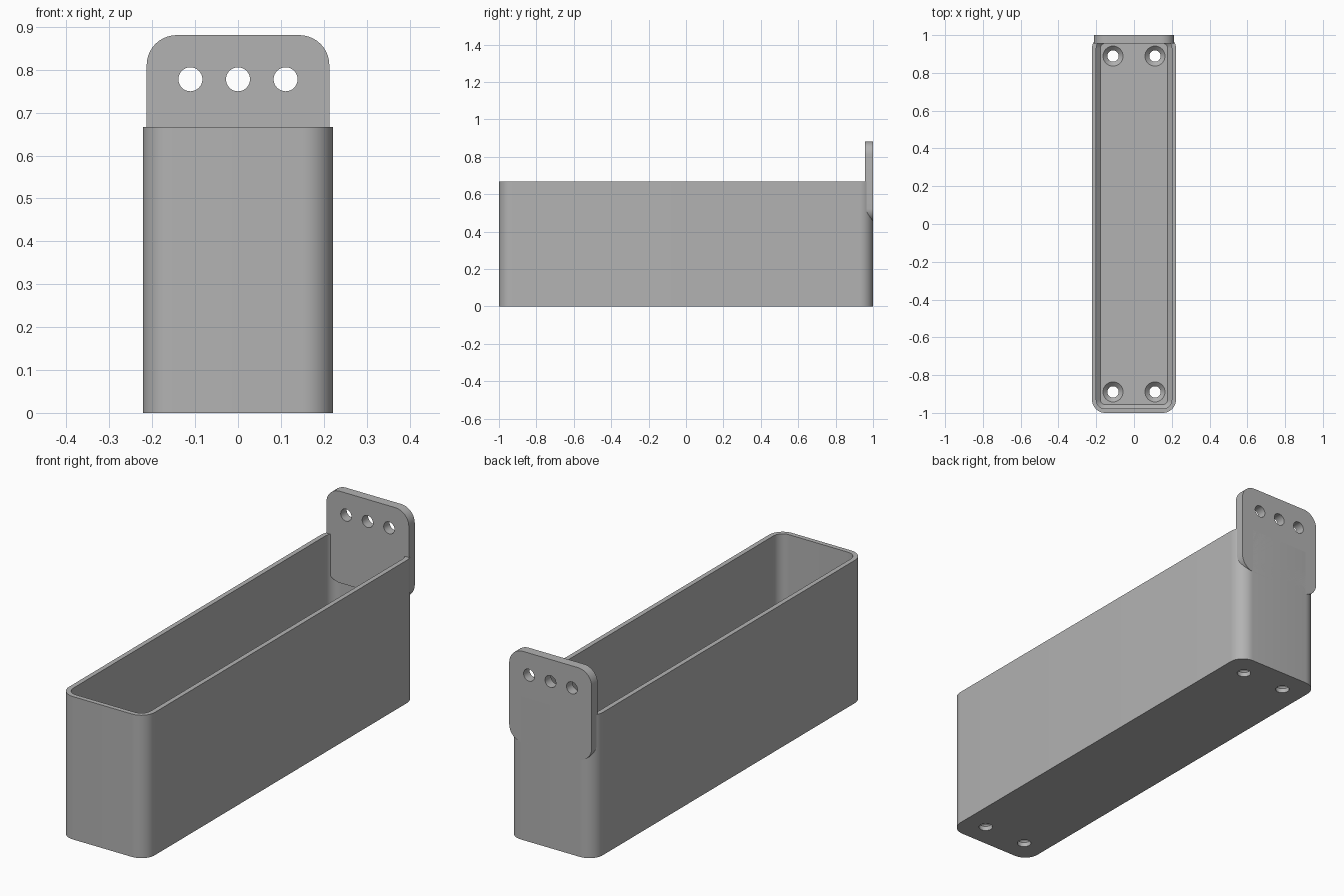
import bpy
import bmesh
from math import cos, sin, pi, radians
from mathutils import Matrix

cube = bpy.data.objects.get("Cube")
if cube:
    bpy.data.objects.remove(cube, do_unlink=True)

grey = bpy.data.materials.new("plain grey")
grey.use_nodes = True
grey.diffuse_color = (0.45, 0.45, 0.45, 1)
grey.node_tree.nodes["Principled BSDF"].inputs["Base Color"].default_value = grey.diffuse_color

WALL, FLOOR, HEIGHT = 0.022, 0.044, 0.667
HALF_X, CORNER = 0.222, 0.07
TURN = Matrix.Rotation(radians(90), 4, "X")  # stands a flat outline upright


def rounded(hx, hy, r, steps=10):
    """Outline of a rounded rectangle; a circle when hx = hy = r."""
    pts = []
    for i, (sx, sy) in enumerate([(1, 1), (-1, 1), (-1, -1), (1, -1)]):
        for k in range(steps + 1):
            a = (i + k / steps) * pi / 2
            pts.append((sx * (hx - r) + r * cos(a), sy * (hy - r) + r * sin(a)))
    return pts


def loft(name, layers, matrix=Matrix()):
    """Solid through outlines given as (height, outline)."""
    bm = bmesh.new()
    rings = [[bm.verts.new((x, y, z)) for x, y in outline] for z, outline in layers]
    n = len(rings[0])
    for low, high in zip(rings, rings[1:]):
        for i in range(n):
            j = (i + 1) % n
            bm.faces.new((low[i], low[j], high[j], high[i]))
    bm.faces.new(rings[0][::-1])
    bm.faces.new(rings[-1])
    bmesh.ops.remove_doubles(bm, verts=bm.verts, dist=1e-5)
    bm.transform(matrix)
    bmesh.ops.recalc_face_normals(bm, faces=bm.faces)
    mesh = bpy.data.meshes.new(name)
    bm.to_mesh(mesh)
    bm.free()
    mesh.materials.append(grey)
    obj = bpy.data.objects.new(name, mesh)
    bpy.context.collection.objects.link(obj)
    return obj


def circle(r):
    return rounded(r, r, r, 8)


def carve(obj, cutters):
    """Cut every cutter out of the part, then smooth its curved faces."""
    bpy.ops.object.select_all(action="DESELECT")
    bpy.context.view_layer.objects.active = obj
    obj.select_set(True)
    for cutter in cutters:
        cutter.hide_render = True
        mod = obj.modifiers.new("cut", "BOOLEAN")
        mod.operation, mod.solver, mod.object = "DIFFERENCE", "EXACT", cutter
        bpy.ops.object.modifier_apply(modifier=mod.name)
        bpy.data.objects.remove(cutter, do_unlink=True)
    bpy.ops.object.shade_smooth_by_angle(angle=radians(30))


# Open bin with a chamfered floor edge
outer = rounded(HALF_X, 1, CORNER)
inner = rounded(HALF_X - WALL, 1 - WALL, CORNER - WALL)
foot = rounded(HALF_X - 2 * WALL, 1 - 2 * WALL, CORNER - 2 * WALL)
bin_body = loft("bin", [(0, outer), (HEIGHT, outer)])
cutters = [loft("cavity", [(FLOOR, foot), (FLOOR + WALL, inner), (HEIGHT + 0.1, inner)])]

# Countersunk screw holes in the floor
for x in (-0.111, 0.111):
    for y in (-0.889, 0.889):
        cutters.append(loft("floor_hole", [
            (-0.05, circle(0.03)), (FLOOR - 0.023, circle(0.03)),
            (FLOOR, circle(0.053)), (FLOOR + 0.02, circle(0.053))],
            Matrix.Translation((x, y, 0))))
carve(bin_body, cutters)

# Hanging plate on the back with three holes
panel = rounded(0.213, 0.214, CORNER)
plate = loft("hanging_plate", [(0, panel), (2 * WALL, panel)],
             Matrix.Translation((0, 1, 0.667)) @ TURN)
carve(plate, [loft("plate_hole", [(-0.1, circle(0.028)), (0.1, circle(0.028))],
                   Matrix.Translation((x, 1, 0.778)) @ TURN) for x in (-0.111, 0, 0.111)])
